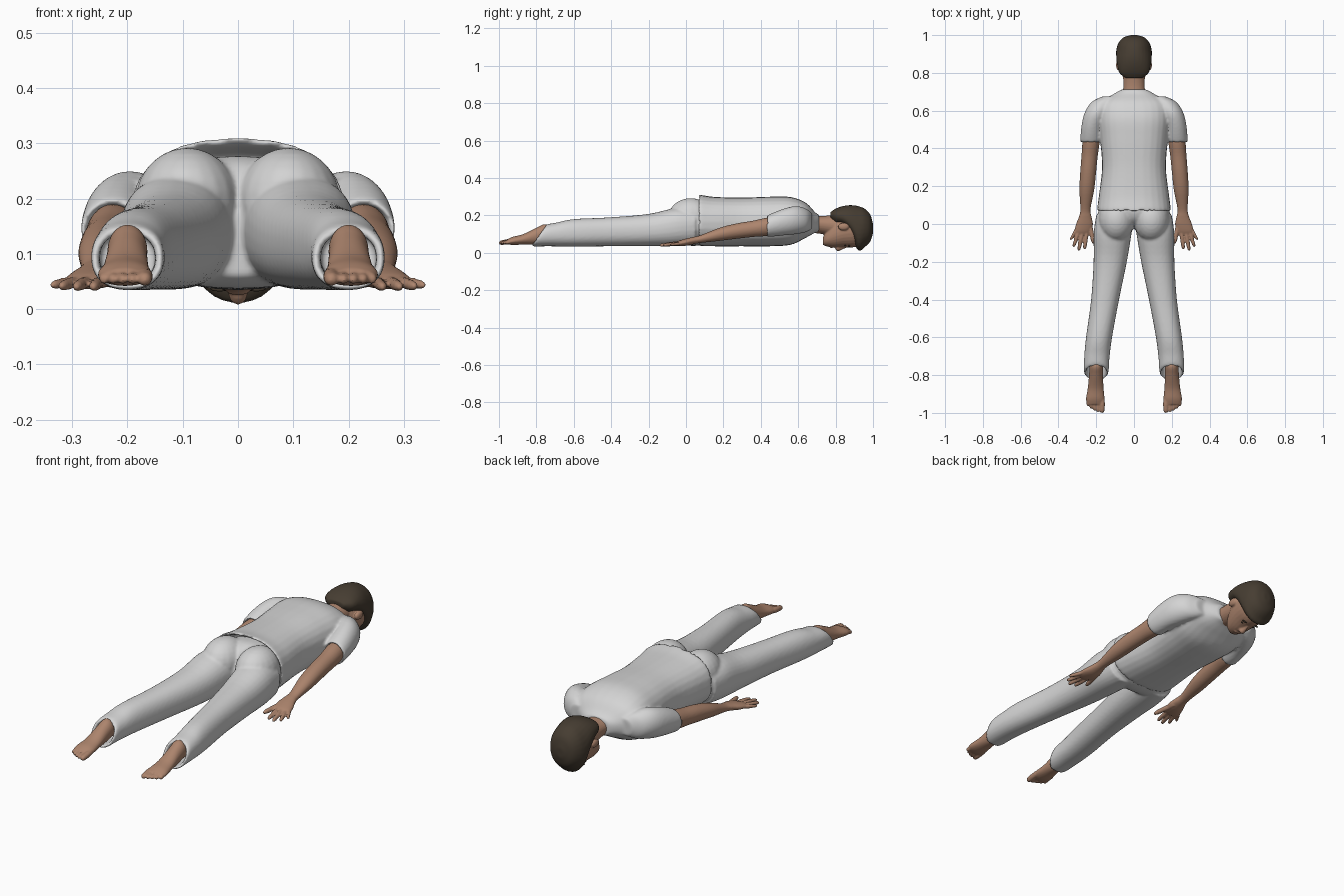
import bpy, bmesh, math
from mathutils import Matrix, Vector


def material(name, rgb):
    m = bpy.data.materials.new(name)
    m.diffuse_color = (*rgb, 1)
    return m


cloth = material("white cloth", (0.66, 0.66, 0.66))
skin = material("skin", (0.42, 0.235, 0.155))
dark = material("dark hair", (0.062, 0.047, 0.032))


def loft(bm, rings, p=2.0, mirror=False, n=28, sub=5):
    """Closed smooth loft along y. Ring: x, y, z, half width, up, down[, tilt]"""
    rings = [Vector(tuple(r) + (0,) * (7 - len(r))) for r in rings]
    pts = [rings[0] * 2 - rings[1]] + rings + [rings[-1] * 2 - rings[-2]]
    fine = []
    for i in range(1, len(pts) - 2):
        a, b, c, d = pts[i - 1:i + 3]
        for k in range(sub):
            t = k / sub
            fine.append(0.5 * (2 * b + (c - a) * t + (2 * a - 5 * b + 4 * c - d) * t * t
                               + (3 * b - a - 3 * c + d) * t ** 3))
    fine.append(rings[-1])
    for s in ((1, -1) if mirror else (1,)):
        loops = []
        for x, y, z, w, up, dn, tilt in fine:
            loop = []
            for j in range(n):
                a = 2 * math.pi * j / n
                c, q = math.cos(a), math.sin(a)
                dx = math.copysign(abs(c) ** (2 / p), c) * w
                dz = math.copysign(abs(q) ** (2 / p), q) * (up if q > 0 else dn)
                loop.append(bm.verts.new((s * (x + dx), y + tilt * dz, z + dz)))
            loops.append(loop)
        for l0, l1 in zip(loops, loops[1:]):
            for j in range(n):
                k = (j + 1) % n
                bm.faces.new((l0[j], l0[k], l1[k], l1[j]))
        bm.faces.new(loops[0])
        bm.faces.new(loops[-1])


def blob(bm, loc, size, mirror=False):
    for s in ((1, -1) if mirror else (1,)):
        m = Matrix.Translation((s * loc[0], loc[1], loc[2])) @ Matrix.Diagonal((*size, 1))
        bmesh.ops.create_uvsphere(bm, u_segments=20, v_segments=14, radius=1, matrix=m)


def digit(bm, a, b, r):
    """Rounded finger or toe running from a to b"""
    a, b = Vector(a), Vector(b)
    rings = []
    for t, k in ((0, .9), (.35, 1), (.6, .95), (.85, .85), (.96, .55), (1, .2)):
        c = a.lerp(b, t)
        rings.append((c.x, c.y, c.z, r * k, r * k, r * k))
    loft(bm, rings, mirror=True, n=14, sub=3)


def finish(bm, name, mat, voxel=0, smooth=4):
    bmesh.ops.recalc_face_normals(bm, faces=bm.faces)
    me = bpy.data.meshes.new(name)
    for f in bm.faces:
        f.smooth = True
    bm.to_mesh(me)
    bm.free()
    me.materials.append(mat)
    ob = bpy.data.objects.new(name, me)
    bpy.context.collection.objects.link(ob)
    if voxel:
        r = ob.modifiers.new("fuse", 'REMESH')
        r.mode, r.voxel_size, r.use_smooth_shade = 'VOXEL', voxel, True
        s = ob.modifiers.new("soften", 'SMOOTH')
        s.factor, s.iterations = 0.5, smooth
    return ob


# Trousers: pelvis, buttocks and two legs with hollow slanted cuffs
bm = bmesh.new()
loft(bm, [(0, .13, .155, .165, .12, .105), (0, .06, .15, .19, .125, .112),
          (0, .01, .145, .19, .10, .105), (0, -.025, .13, .13, .04, .07)], p=2.3)
blob(bm, (.092, .025, .19), (.095, .12, .102), True)
loft(bm, [(.10, .05, .15, .10, .08, .11), (.113, -.05, .14, .10, .10, .104),
          (.126, -.2, .12, .088, .088, .085), (.153, -.4, .11, .074, .08, .075),
          (.185, -.6, .10, .069, .08, .066), (.197, -.71, .096, .067, .066, .061, .3),
          (.2, -.782, .092, .065, .06, .057, .67), (.2, -.780, .09, .052, .048, .044, .67),
          (.2, -.70, .094, .05, .046, .044, .3)], p=2.25, mirror=True)
finish(bm, "trousers", cloth, .007)

# Shirt: torso with open hem, plus sleeves
bm = bmesh.new()
loft(bm, [(0, .15, .16, .165, .12, .105), (0, .085, .163, .18, .132, .114),
          (0, .072, .165, .195, .145, .128), (0, .15, .165, .186, .134, .13),
          (0, .30, .165, .169, .13, .13), (0, .45, .165, .18, .135, .13),
          (0, .56, .168, .19, .13, .125), (0, .64, .17, .175, .098, .09),
          (0, .69, .165, .105, .052, .058), (0, .712, .16, .066, .042, .05)], p=2.4)
loft(bm, [(.13, .675, .17, .04, .04, .04), (.165, .645, .172, .06, .062, .06),
          (.195, .59, .175, .066, .075, .075), (.218, .52, .165, .06, .07, .072),
          (.227, .438, .145, .057, .056, .06), (.227, .444, .145, .046, .044, .047),
          (.224, .50, .15, .043, .042, .044)], mirror=True)
finish(bm, "shirt", cloth, .007)

# Arms and hands, palms up with the thumbs inward
bm = bmesh.new()
loft(bm, [(.222, .52, .155, .036, .036, .036), (.227, .44, .142, .045, .047, .05),
          (.235, .36, .129, .043, .043, .044), (.243, .27, .117, .042, .04, .042),
          (.25, .18, .10, .039, .034, .036), (.257, .08, .075, .027, .02, .022),
          (.258, .04, .066, .033, .019, .02), (.262, 0, .056, .045, .02, .018),
          (.27, -.035, .05, .045, .016, .014), (.275, -.055, .047, .036, .010, .010)],
     mirror=True)
for a, b, r in (((.304, -.025, .05), (.336, -.085, .043), .0095),
                ((.294, -.04, .05), (.320, -.122, .041), .0105),
                ((.274, -.045, .05), (.293, -.142, .040), .011),
                ((.250, -.04, .05), (.262, -.135, .040), .011),
                ((.238, .02, .054), (.214, -.105, .046), .0125)):
    digit(bm, a, b, r)
finish(bm, "arms_and_hands", skin, .004, 3)

# Bare feet, soles up and toes pointing back
bm = bmesh.new()
loft(bm, [(.2, -.66, .09, .034, .036, .034), (.2, -.72, .098, .034, .04, .04),
          (.2, -.755, .106, .036, .047, .05), (.201, -.80, .092, .037, .042, .046),
          (.203, -.87, .072, .042, .028, .028), (.205, -.925, .062, .049, .024, .02),
          (.205, -.955, .058, .043, .015, .013)], mirror=True)
for i in range(5):
    x = (.168, .190, .208, .225, .241)[i]
    end = (-1.0, -.996, -.988, -.977, -.964)[i]
    digit(bm, (x, -.93, .062), (x + .001, end, .053), .0145 if i == 0 else .0105)
finish(bm, "feet", skin, .004, 3)

# Head, neck, nose, lips and ears
bm = bmesh.new()
loft(bm, [(0, .65, .16, .06, .042, .05), (0, .73, .155, .057, .042, .055),
          (0, .81, .145, .058, .06, .06)])
loft(bm, [(0, .732, .062, .02, .02, .02), (0, .75, .075, .045, .045, .04),
          (0, .79, .10, .063, .085, .072), (0, .84, .12, .076, .105, .09),
          (0, .90, .13, .08, .10, .10), (0, .95, .13, .065, .08, .08),
          (0, .98, .13, .03, .03, .03)])
loft(bm, [(0, .798, .028, .012, .01, .008), (0, .812, .026, .017, .014, .018),
          (0, .83, .028, .010, .012, .013), (0, .855, .032, .007, .008, .006)], n=16)
blob(bm, (0, .778, .033), (.022, .009, .008))
blob(bm, (.082, .842, .14), (.013, .03, .02), True)
finish(bm, "head", skin, .004, 3)

# Hair cap
bm = bmesh.new()
loft(bm, [(0, .772, .205, .045, .012, .025), (0, .80, .20, .078, .036, .045),
          (0, .84, .19, .089, .06, .045), (0, .88, .165, .094, .09, .065),
          (0, .92, .13, .094, .12, .117), (0, .955, .13, .084, .106, .10),
          (0, .985, .13, .06, .075, .07), (0, 1.0, .13, .02, .025, .025)], p=2.1)
finish(bm, "hair", dark, .006, 3)

# Eyebrows and eyes
bm = bmesh.new()
blob(bm, (.033, .872, .037), (.017, .004, .005), True)
blob(bm, (.032, .852, .040), (.009, .004, .004), True)
finish(bm, "brows_and_eyes", dark)
